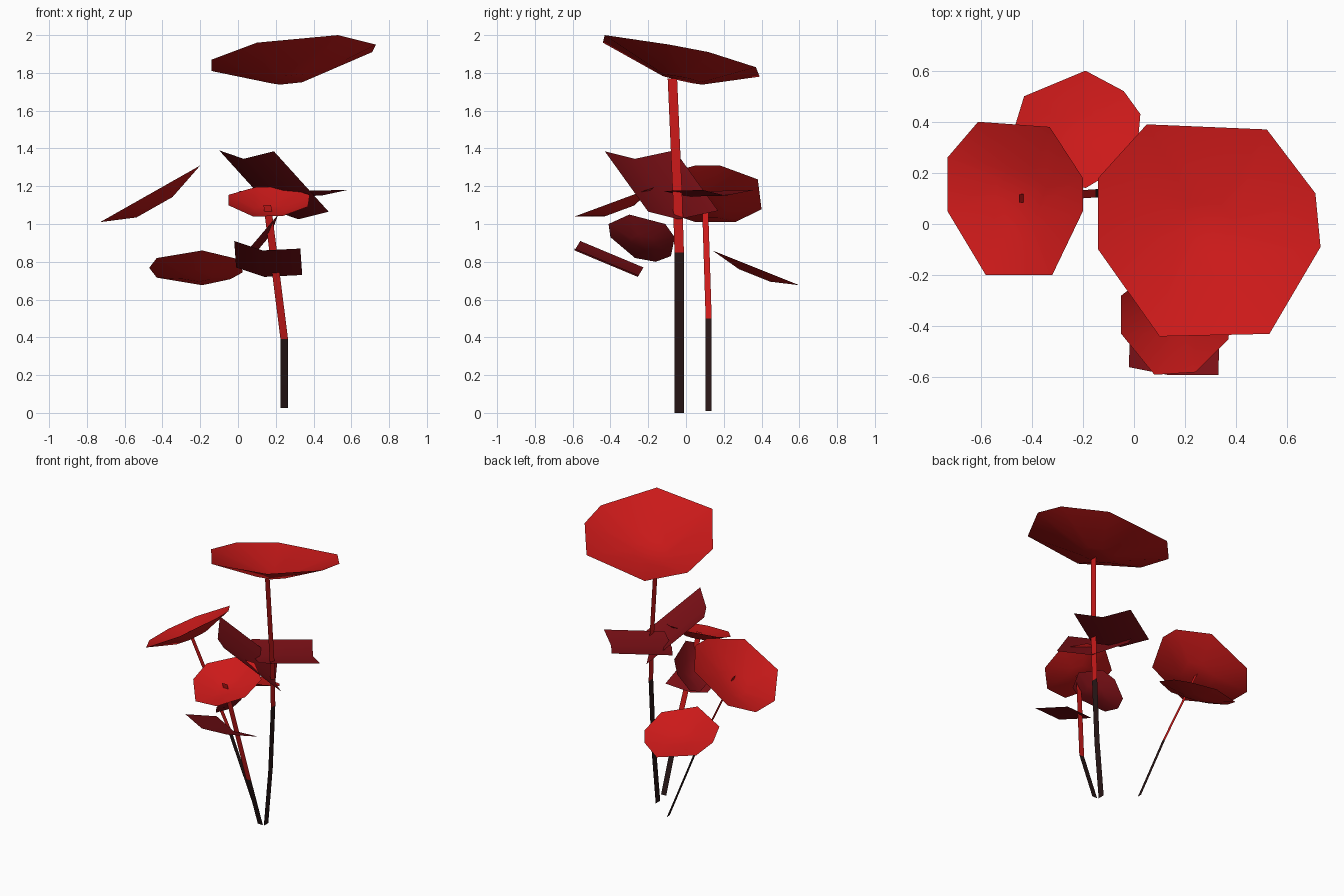
import bpy
from mathutils import Vector

if "Cube" in bpy.data.objects:
    bpy.data.objects.remove(bpy.data.objects["Cube"])


def material(name, rgb):
    m = bpy.data.materials.new(name)
    m.diffuse_color = (*rgb, 1)
    m.use_nodes = True
    m.node_tree.nodes["Principled BSDF"].inputs["Base Color"].default_value = m.diffuse_color
    return m


RED = material("red", (0.6, 0.01, 0.01))
DARK_RED = material("dark_red", (0.2, 0.005, 0.008))
BLACK = material("stem_base", (0.02, 0.008, 0.008))


def build(name, verts, faces, mats, dark_faces=0):
    me = bpy.data.meshes.new(name)
    me.from_pydata([tuple(v) for v in verts], [], faces)
    for m in mats:
        me.materials.append(m)
    for p in me.polygons:
        p.use_smooth = True
        if p.index < dark_faces:
            p.material_index = 1
    ob = bpy.data.objects.new(name, me)
    bpy.context.collection.objects.link(ob)
    return ob


def dish(name, rim, down, depth, mat=RED, inner=0.36):
    """Open eight-sided dish: rim, small sunken ring and a floor."""
    rim = [Vector(p) for p in rim]
    n = len(rim)
    c = sum(rim, Vector()) / n
    sink = Vector(down).normalized() * depth
    ring = [c + (p - c) * inner + sink for p in rim]
    faces = [(i, (i + 1) % n, n + (i + 1) % n, n + i) for i in range(n)]
    faces.append(tuple(range(n, 2 * n)))
    build(name, rim + ring, faces, [mat])


def flat_rim(xy, z0, sx, sy):
    """Rim points lying on the tilted plane z = z0 + sx*x + sy*y."""
    return [(x, y, z0 + sx * x + sy * y) for x, y in xy]


def stem(name, path, half, dark):
    """Flat ribbon along a path, with the lowest segments dark."""
    h = Vector(half)
    verts = [Vector(p) + s * h for p in path for s in (-1, 1)]
    faces = [(2 * i, 2 * i + 1, 2 * i + 3, 2 * i + 2) for i in range(len(path) - 1)]
    build(name, verts, faces, [RED, BLACK], dark)


def leaf(name, end, shift, mat):
    """Folded two-panel leaf: one end profile swept along a shift."""
    a = [Vector(p) for p in end]
    b = [p + Vector(shift) for p in a]
    build(name, a + b, [(0, 1, 4, 3), (1, 2, 5, 4)], [mat])


# Tall cap
dish("tall_cap", [(-0.14, 0.18, 1.81), (0.05, 0.39, 1.78), (0.52, 0.37, 1.83),
                  (0.71, 0.12, 1.91), (0.73, -0.09, 1.95), (0.53, -0.43, 2.0),
                  (0.10, -0.44, 1.96), (-0.14, -0.10, 1.87)],
     (-0.1, -0.1, -1), 0.125, inner=0.25)
stem("tall_stem", [(0.245, -0.036, 0), (0.28, -0.036, 0.4), (0.30, -0.036, 0.85),
                   (0.30, -0.045, 1.15), (0.28, -0.072, 1.77)], (0, 0.025, 0), 2)

# Left cap
dish("left_cap", flat_rim([(-0.73, 0.26), (-0.61, 0.40), (-0.33, 0.38), (-0.20, 0.18),
                           (-0.20, 0.05), (-0.32, -0.20), (-0.58, -0.20), (-0.73, 0.05)],
                          1.423, 0.566, 0), (0.3, 0, -1), 0.075)
stem("left_stem", [(0.055, 0.12, 0.01), (-0.15, 0.12, 0.50), (-0.45, 0.10, 1.13)],
     (0, 0.016, 0), 1)

# Front cap
dish("front_cap", flat_rim([(-0.05, -0.28), (-0.05, -0.43), (0.08, -0.59), (0.24, -0.58),
                            (0.37, -0.45), (0.38, -0.28), (0.25, -0.17), (0.10, -0.165)],
                           1.258, 0, 0.37), (0, 0.37, -1), 0.055)
stem("front_stem", [(0.245, -0.10, 0.025), (0.245, -0.23, 0.39), (0.155, -0.37, 1.10)],
     (0.02, 0, 0), 1)

# Low back cap
dish("back_cap", flat_rim([(-0.47, 0.37), (-0.43, 0.50), (-0.19, 0.60), (-0.04, 0.52),
                           (0.025, 0.43), (0.01, 0.26), (-0.19, 0.14), (-0.43, 0.24)],
                          0.916, 0, -0.4), (0, -0.4, -1), 0.04)

# Upright small cap
yz = [(-0.41, 1.00), (-0.40, 0.93), (-0.27, 0.82), (-0.16, 0.80),
      (-0.08, 0.83), (-0.06, 0.93), (-0.11, 1.00), (-0.30, 1.05)]
dish("small_cap", [(0.0 + 0.85 * (z - 0.8), y, z) for y, z in yz],
     (0.77, 0, -0.64), 0.04, DARK_RED)

# Folded leaves
leaf("high_leaf", [(-0.10, -0.06, 1.39), (0.03, -0.27, 1.345), (0.19, -0.43, 1.385)],
     (0.29, 0.23, -0.32), DARK_RED)
leaf("side_leaf", [(0.25, -0.12, 1.175), (0.11, 0.0, 1.145), (0.0, 0.15, 1.175)],
     (0.33, 0.21, 0.005), DARK_RED)
leaf("low_leaf", [(-0.02, -0.56, 0.91), (0.13, -0.59, 0.86), (0.33, -0.59, 0.87)],
     (0.01, 0.335, -0.14), DARK_RED)
